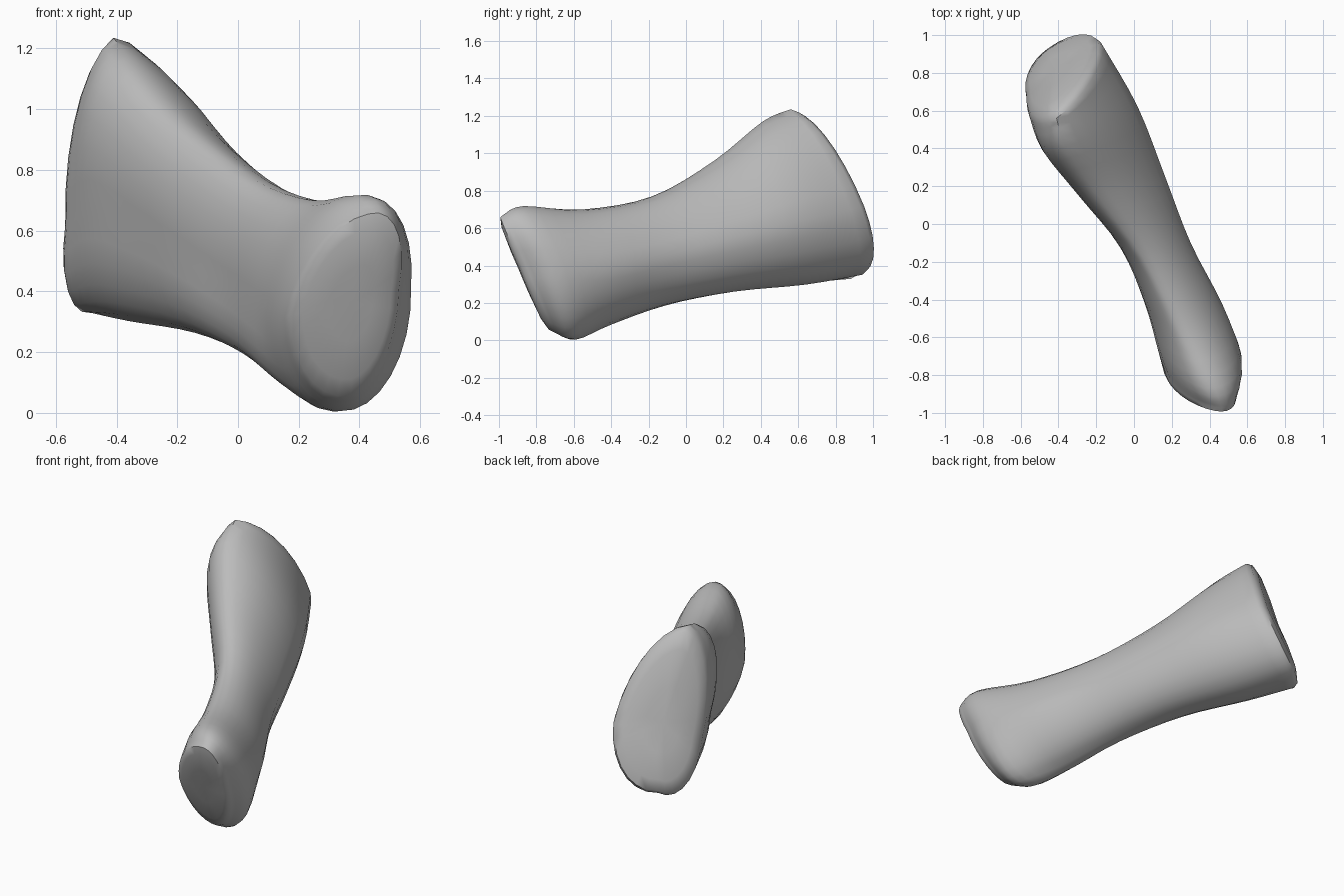
import bpy
import bmesh
import math
from mathutils import Vector

cube = bpy.data.objects.get("Cube")
if cube:
    bpy.data.objects.remove(cube, do_unlink=True)

SIDES = 28
STEPS = 4

# Cross-sections from front to back: top, left, bottom and right points
sections = [
    [(.43, -.97, .67), (.535, -.86, .41), (.37, -.70, .04), (.16, -.79, .32)],
    [(.38, -.87, .715), (.57, -.71, .41), (.37, -.60, .01), (.12, -.64, .29)],
    [(.24, -.55, .70), (.47, -.43, .39), (.22, -.41, .085), (.055, -.40, .34)],
    [(.05, -.18, .77), (.30, -.10, .46), (.08, -.12, .185), (-.07, -.10, .43)],
    [(-.19, .15, .96), (.165, .25, .55), (-.10, .25, .26), (-.275, .18, .56)],
    [(-.36, .41, 1.17), (.02, .62, .64), (-.32, .62, .30), (-.47, .43, .66)],
    [(-.41, .56, 1.235), (-.16, .935, .71), (-.445, .91, .345), (-.565, .65, .61)],
]
sections = [[Vector(p) for p in s] for s in sections]


def spline(a, b, c, d, t):
    """Smooth curve from b to c."""
    return 0.5 * (2 * b + (c - a) * t + (2 * a - 5 * b + 4 * c - d) * t ** 2
                  + (3 * b - a - 3 * c + d) * t ** 3)


def section_ring(section):
    """Oval made of four quarter ellipses."""
    top, left, bottom, right = section
    centre = (top + left + bottom + right) / 4
    ring = []
    for i in range(SIDES):
        angle = math.tau * i / SIDES
        c, s = math.cos(angle), math.sin(angle)
        side = left if c > 0 else right
        end = top if s > 0 else bottom
        ring.append(centre + abs(c) * (side - centre) + abs(s) * (end - centre))
    return ring


def middle(ring):
    return sum(ring, Vector()) / len(ring)


def cap_rings(rim, inner, bulge):
    """Shrinking rings that close an end with a rounded rim and a nearly flat face."""
    centre = middle(rim)
    out = (centre - middle(inner)).normalized()
    return [[centre + (p - centre) * scale + out * bulge * lift for p in rim]
            for scale, lift in ((.95, .6), (.78, 1), (.4, 1.2))]


# Shaft rings interpolated along the length
rings = []
last = len(sections) - 1
for i in range(last):
    near = [sections[max(0, min(last, i + k))] for k in (-1, 0, 1, 2)]
    for step in range(STEPS):
        rings.append(section_ring([spline(*pts, step / STEPS) for pts in zip(*near)]))
rings.append(section_ring(sections[last]))

# Joint faces at both ends
front = cap_rings(rings[0], rings[STEPS], .045)
back = cap_rings(rings[-1], rings[-1 - STEPS], .05)
rings = front[::-1] + rings + back

bm = bmesh.new()
loops = [[bm.verts.new(p) for p in ring] for ring in rings]
for a, b in zip(loops, loops[1:]):
    for i in range(SIDES):
        j = (i + 1) % SIDES
        bm.faces.new((a[i], a[j], b[j], b[i]))
for loop in (loops[0], loops[-1]):
    hub = bm.verts.new(middle([v.co for v in loop]))
    for i in range(SIDES):
        bm.faces.new((loop[i], loop[(i + 1) % SIDES], hub))
bmesh.ops.recalc_face_normals(bm, faces=bm.faces)

mesh = bpy.data.meshes.new("bone")
bm.to_mesh(mesh)
bm.free()
bone = bpy.data.objects.new("bone", mesh)
bpy.context.collection.objects.link(bone)

# Plain grey surface
grey = bpy.data.materials.new("bone_grey")
grey.use_nodes = True
colour = (.5, .5, .5, 1)
grey.diffuse_color = colour
grey.node_tree.nodes["Principled BSDF"].inputs["Base Color"].default_value = colour
mesh.materials.append(grey)

bpy.ops.object.select_all(action='DESELECT')
bone.select_set(True)
bpy.context.view_layer.objects.active = bone
bpy.ops.object.shade_smooth_by_angle(angle=math.radians(50))
